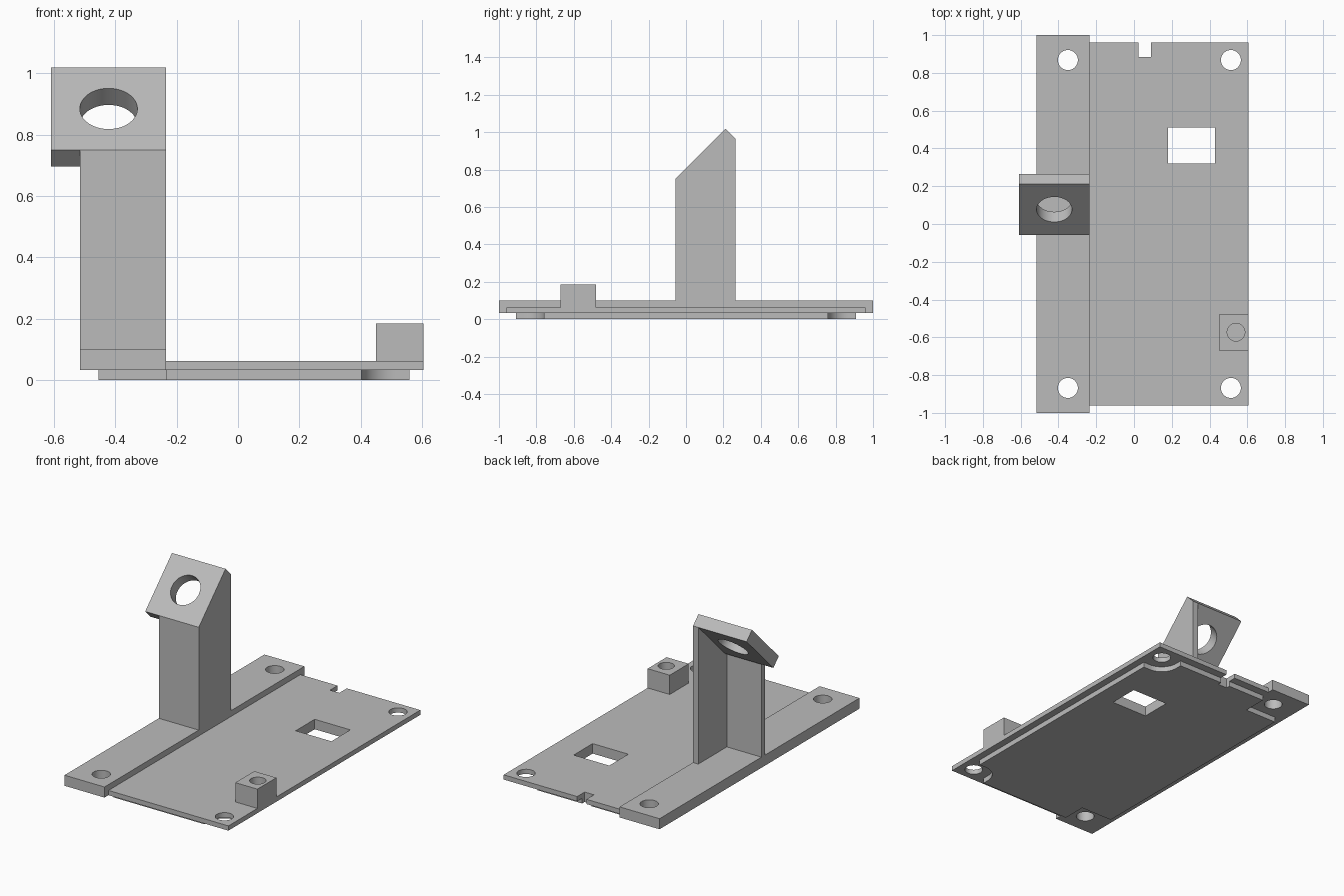
import bpy, bmesh, math
from mathutils import Vector, Matrix

cube = bpy.data.objects.get("Cube")
if cube:
    bpy.data.objects.remove(cube, do_unlink=True)

grey = bpy.data.materials.new("plain grey")
grey.use_nodes = True
colour = (0.5, 0.5, 0.5, 1)
grey.diffuse_color = colour
grey.node_tree.nodes["Principled BSDF"].inputs["Base Color"].default_value = colour


def prism(name, outline, start, depth):
    """Extrude a closed 3D outline along a vector given by start offset and depth."""
    bm = bmesh.new()
    face = bm.faces.new([bm.verts.new(Vector(p) + Vector(start)) for p in outline])
    out = bmesh.ops.extrude_face_region(bm, geom=[face])
    moved = [v for v in out["geom"] if isinstance(v, bmesh.types.BMVert)]
    bmesh.ops.translate(bm, verts=moved, vec=Vector(depth))
    bmesh.ops.recalc_face_normals(bm, faces=bm.faces)
    mesh = bpy.data.meshes.new(name)
    bm.to_mesh(mesh)
    bm.free()
    mesh.materials.append(grey)
    obj = bpy.data.objects.new(name, mesh)
    bpy.context.collection.objects.link(obj)
    return obj


def box(name, x0, x1, y0, y1, z0, z1):
    outline = [(x0, y0, 0), (x1, y0, 0), (x1, y1, 0), (x0, y1, 0)]
    return prism(name, outline, (0, 0, z0), (0, 0, z1 - z0))


def rod(name, centre, radius, length, tilt=0):
    ring = [(radius * math.cos(a), radius * math.sin(a), -length / 2)
            for a in (math.tau * i / 48 for i in range(48))]
    obj = prism(name, ring, (0, 0, 0), (0, 0, length))
    obj.data.transform(Matrix.Translation(centre) @ Matrix.Rotation(tilt, 4, "X"))
    return obj


def cut(target, cutters):
    """Subtract the cutters from the target and bake the result."""
    for c in cutters:
        c.hide_render = True
        mod = target.modifiers.new("cut", "BOOLEAN")
        mod.operation, mod.solver, mod.object = "DIFFERENCE", "EXACT", c
    graph = bpy.context.evaluated_depsgraph_get()
    baked = bpy.data.meshes.new_from_object(target.evaluated_get(graph))
    target.modifiers.clear()
    target.data = baked


# Shared levels and edges
low, plate_top, rail_top = 0.033, 0.063, 0.1
rail_x, seam_x, edge_x = -0.515, -0.235, 0.605
wall = 0.037
hole_x, hole_y = 0.513, 0.868

# Cutters for the base
holes = [rod("hole_cutter", (x, s * hole_y, 0), 0.053, 1)
         for x in (-0.35, hole_x) for s in (-1, 1)]
window = box("window_cutter", 0.18, 0.43, 0.32, 0.51, -0.5, 0.5)
notch = box("notch_cutter", 0.025, 0.09, 0.885, 1.2, -0.5, 0.5)

# Thin main plate and raised side rail
main_plate = box("main_plate", seam_x, edge_x, -0.96, 0.96, low, plate_top)
cut(main_plate, holes + [window, notch])
side_rail = box("side_rail", rail_x, seam_x, -1, 1, low, rail_top)
cut(side_rail, holes)

# Lower layer: square corners cut on the rail side, rounded ones opposite
end_y, step_y, radius = 0.91, 0.758, 0.11
half = [(0.56, step_y)]
for i in range(13):
    a = math.pi / 2 * (1 + i / 12)
    half.append((hole_x + radius * math.cos(a), hole_y - radius * math.sin(a)))
half += [(hole_x - radius, end_y), (seam_x, end_y), (seam_x, step_y), (-0.455, step_y)]
outline = [(x, y, 0) for x, y in half] + [(x, -y, 0) for x, y in reversed(half)]
lower_layer = prism("lower_layer", outline, (0, 0, 0), (0, 0, low))
cut(lower_layer, [window, notch])

# Small block with a blind hole
socket_block = box("socket_block", 0.45, edge_x, -0.67, -0.48, plate_top, 0.185)
socket = rod("socket_cutter", (0.54, -0.573, 0.185), 0.047, 0.2)
cut(socket_block, [socket])

# Tilted holder plate at 45 degrees
front_y, front_z, rise, thick = -0.057, 0.751, 0.268, 0.054
foot = (front_y, front_z)
peak = (front_y + rise, front_z + rise)
heel = (peak[0] + thick, peak[1] - thick)
under = (front_y + thick, front_z - thick)
section = [(0, y, z) for y, z in (foot, peak, heel, under)]
holder_plate = prism("holder_plate", section, (-0.61, 0, 0), (0.61 + seam_x, 0, 0))
mid = rise / 2
bore = rod("bore_cutter", (-0.422, front_y + mid, front_z + mid), 0.094, 0.5, math.pi / 4)
cut(holder_plate, [bore])

# L-shaped post: side wall up to the slope, front wall under the holder
side = [(0, y, z) for y, z in
        ((front_y, rail_top), (heel[0], rail_top), heel, peak, foot)]
prism("post_side_wall", side, (seam_x - wall, 0, 0), (wall, 0, 0))
front = [(0, y, z) for y, z in
         ((front_y, rail_top), (front_y + wall, rail_top),
          (front_y + wall, front_z - wall), foot)]
prism("post_front_wall", front, (rail_x, 0, 0), (seam_x - wall - rail_x, 0, 0))

# Remove the cutters
for c in holes + [window, notch, socket, bore]:
    bpy.data.objects.remove(c, do_unlink=True)

# Smooth the round walls, keep the edges sharp
bpy.ops.object.select_all(action="DESELECT")
for obj in (main_plate, side_rail, lower_layer, socket_block, holder_plate):
    obj.select_set(True)
    bpy.context.view_layer.objects.active = obj
bpy.ops.object.shade_smooth_by_angle(angle=math.radians(30))
